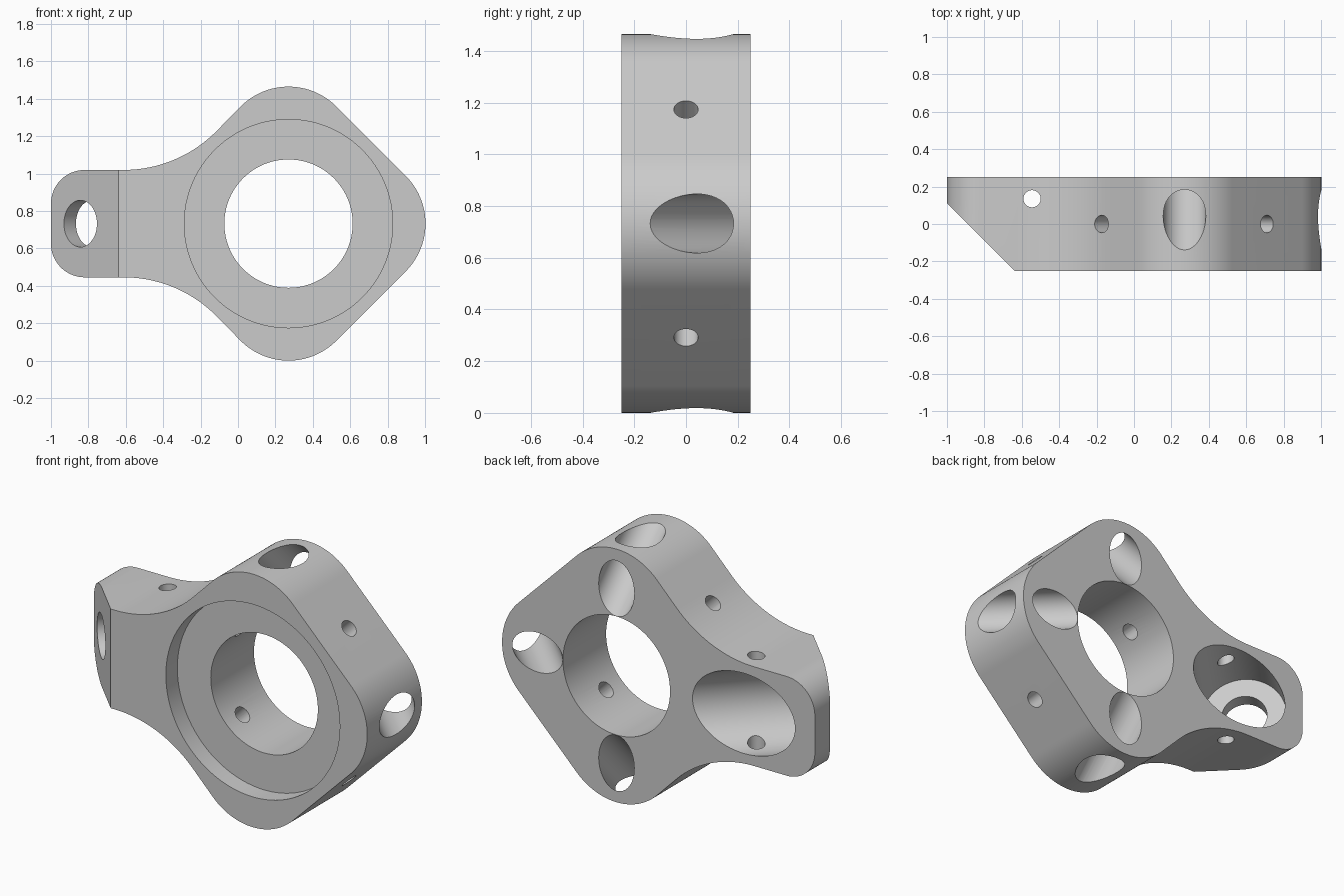
import bpy, bmesh
from math import sin, cos, radians, pi, sqrt
from mathutils import Vector

cube = bpy.data.objects.get("Cube")
if cube:
    bpy.data.objects.remove(cube, do_unlink=True)

grey = bpy.data.materials.new("Machined grey")
grey.use_nodes = True
grey.diffuse_color = (0.6, 0.6, 0.6, 1)
grey.node_tree.nodes["Principled BSDF"].inputs["Base Color"].default_value = (0.6, 0.6, 0.6, 1)

CX, CZ, HALF = 0.27, 0.7325, 0.25   # ring centre and half thickness


def make_object(name, bm):
    bmesh.ops.recalc_face_normals(bm, faces=bm.faces)
    mesh = bpy.data.meshes.new(name)
    bm.to_mesh(mesh)
    bm.free()
    mesh.materials.append(grey)
    obj = bpy.data.objects.new(name, mesh)
    bpy.context.collection.objects.link(obj)
    return obj


def arc(x, z, r, start, end, steps):
    angles = [radians(start + (end - start) * i / steps) for i in range(steps + 1)]
    return [(x + r * cos(a), z + r * sin(a)) for a in angles]


def plate_outline():
    """Rounded diamond blending into an arm; upper half mirrored below."""
    tip_r = 0.361
    off = 0.7325 - tip_r
    arm, fillet, corner = 0.287, 0.7, 0.18
    # start of the arm fillet, tangent to the arm edge and the diamond side
    bend_x = CX - (sqrt(2) * 0.622 - arm)
    fx = bend_x - fillet * math_tan
    upper = arc(CX + off, 0, tip_r, 0, 45, 16)
    upper += arc(CX, off, tip_r, 45, 135, 32)
    upper += arc(fx, arm + fillet, fillet, -45, -90, 24)
    upper += arc(-1 + corner, arm - corner, corner, 90, 180, 20)
    lower = [(x, -z) for x, z in reversed(upper[1:])]
    return upper + lower


math_tan = sin(pi / 8) / cos(pi / 8)

# Plate: extruded outline with a slanted front corner at the arm end
bm = bmesh.new()
face = bm.faces.new([bm.verts.new((x, -HALF, CZ + z)) for x, z in plate_outline()])
extruded = bmesh.ops.extrude_face_region(bm, geom=[face])
new_verts = [g for g in extruded["geom"] if isinstance(g, bmesh.types.BMVert)]
bmesh.ops.translate(bm, verts=new_verts, vec=(0, 2 * HALF, 0))
cut = bmesh.ops.bisect_plane(bm, geom=bm.verts[:] + bm.edges[:] + bm.faces[:],
                             plane_co=(-0.64, -HALF, 0), plane_no=(-1, -1, 0),
                             clear_outer=True)
rim = [g for g in cut["geom_cut"] if isinstance(g, bmesh.types.BMEdge)]
bmesh.ops.edgeloop_fill(bm, edges=rim)
body = make_object("mounting_bracket", bm)


def drill(start, end, radius, sides=48):
    """Subtract a round hole running between two points."""
    start, end = Vector(start), Vector(end)
    axis = end - start
    bm = bmesh.new()
    bmesh.ops.create_cone(bm, cap_ends=True, segments=sides, radius1=radius,
                          radius2=radius, depth=axis.length)
    cutter = make_object("hole_cutter", bm)
    cutter.hide_render = True
    cutter.rotation_mode = 'QUATERNION'
    cutter.rotation_quaternion = Vector((0, 0, 1)).rotation_difference(axis)
    cutter.location = (start + end) / 2
    mod = body.modifiers.new("hole", 'BOOLEAN')
    mod.operation, mod.solver, mod.object = 'DIFFERENCE', 'EXACT', cutter
    bpy.context.view_layer.objects.active = body
    bpy.ops.object.modifier_apply(modifier=mod.name)
    bpy.data.objects.remove(cutter, do_unlink=True)


# Main bore and front counterbore
drill((CX, -0.5, CZ), (CX, 0.5, CZ), 0.343, 96)
drill((CX, -0.5, CZ), (CX, -HALF + 0.105, CZ), 0.557, 96)

# Slanted holes from the three rounded tips to the back face
for dx, dz in ((1, 0), (0, 1), (0, -1)):
    out = Vector((dx, 0, dz))
    tip = Vector((CX, 0.025, CZ)) + out * 0.73
    slope = (Vector((0, 1, 0)) - out) * 0.36
    drill(tip - slope, tip + slope, 0.114)

# Small diagonal screw holes through the ring
for side in (-1, 1):
    reach = Vector((side, 0, 1)) * 0.6
    centre = Vector((CX, 0, CZ))
    drill(centre - reach, centre + reach, 0.047, 32)

# Slanted arm pocket with a smaller hole through its floor
mouth = Vector((-0.545, HALF, CZ))
inward = Vector((-1, -1, 0)).normalized()
drill(mouth - inward * 0.4, mouth + inward * 0.33, 0.232, 72)
drill(mouth + inward * 0.2, mouth + inward * 0.65, 0.125)

# Vertical pin hole through the arm
drill((-0.545, 0.135, 0.2), (-0.545, 0.135, 1.3), 0.046, 32)

# Smooth curved walls, crisp edges
body.data.materials.clear()
body.data.materials.append(grey)
for poly in body.data.polygons:
    poly.material_index = 0
bpy.ops.object.select_all(action='DESELECT')
body.select_set(True)
bpy.context.view_layer.objects.active = body
bpy.ops.object.shade_smooth_by_angle(angle=radians(30))
